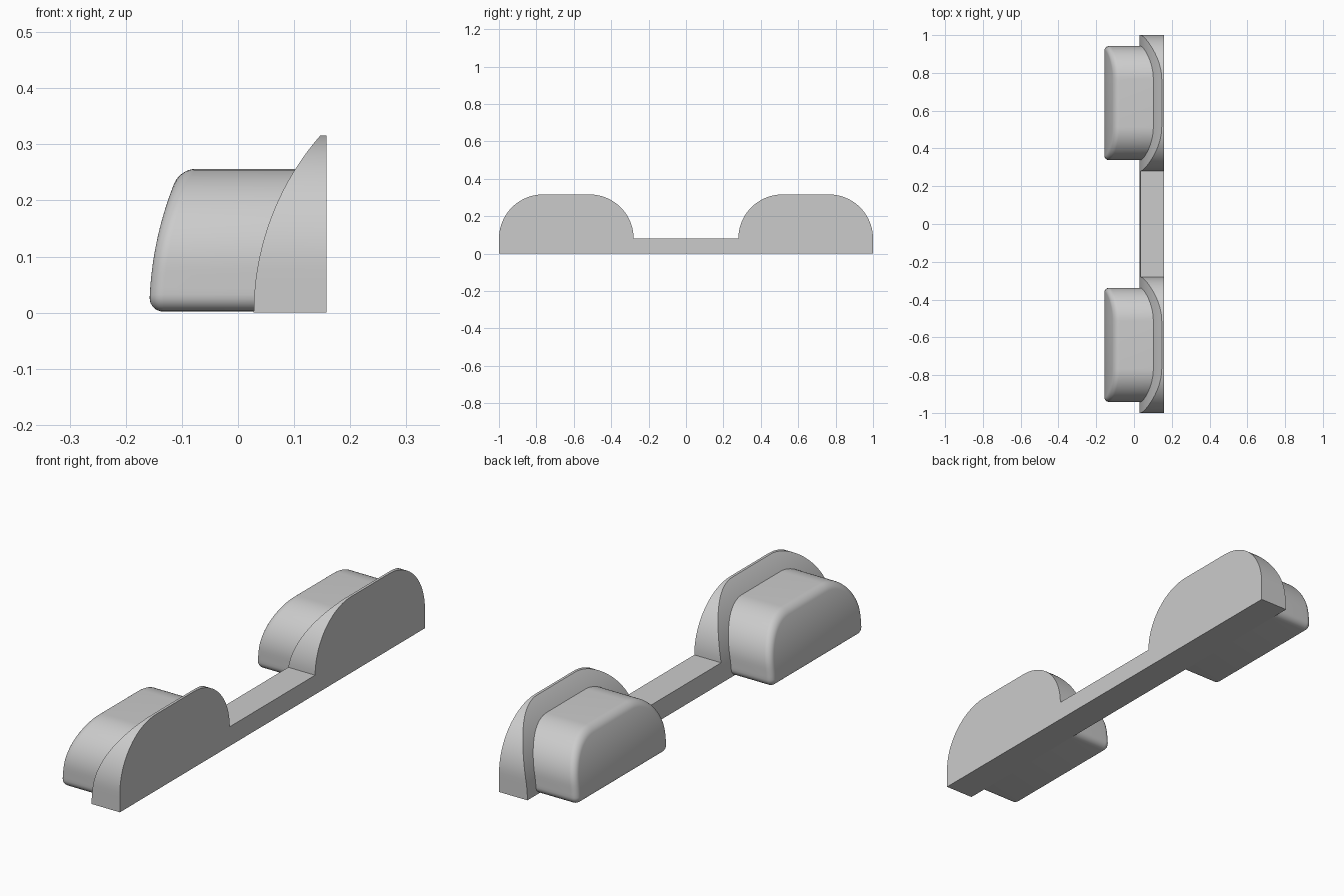
import bpy, bmesh, math

cube = bpy.data.objects.get("Cube")
if cube:
    bpy.data.objects.remove(cube)

grey = bpy.data.materials.new("plain grey")
grey.use_nodes = True
GREY = (0.6, 0.6, 0.6, 1)
grey.diffuse_color = GREY
grey.node_tree.nodes["Principled BSDF"].inputs["Base Color"].default_value = GREY

BACK = 0.158       # flat mounting side
SHOULDER = 0.08    # height where the rounded tops begin
STEPS = 20


def arc_x(start, radius, z):
    """Leaning circular face that is vertical at the ground."""
    return start + radius - math.sqrt(radius ** 2 - z ** 2)


def plate_x(z):
    return arc_x(0.028, 0.479, z)


def pod_x(z):
    return arc_x(-BACK, 0.62, z)


def half_outline(half, radius, bottom=0.0, corner=0.0, inset=0.0):
    """Right half of a round-topped outline, from the ground up, as (y, z)."""
    flat = half - radius
    pts = []
    if corner:
        r = corner - inset
        for i in range(7):
            a = math.pi / 2 * i / 6
            pts.append((half - corner + r * math.sin(a), bottom + corner - r * math.cos(a)))
    else:
        pts.append((half, bottom))
    z0 = pts[-1][1]
    for i in range(1, 4):
        pts.append((half - inset, z0 + (SHOULDER - z0) * i / 4))
    for i in range(STEPS + 1):
        a = math.pi / 2 * i / STEPS
        pts.append((flat + (radius - inset) * math.cos(a),
                    SHOULDER + (radius - inset) * math.sin(a)))
    return pts


def loft(name, sections, y_mid):
    """Join mirrored sections of (half outline, x function) and cap both ends."""
    bm = bmesh.new()
    rings = []
    for pts, fx in sections:
        right = [bm.verts.new((fx(z), y_mid + y, z)) for y, z in pts]
        left = [bm.verts.new((fx(z), y_mid - y, z)) for y, z in pts]
        rings.append((right, left))
    for (r0, l0), (r1, l1) in zip(rings, rings[1:]):
        a, b = r0 + l0[::-1], r1 + l1[::-1]
        for i in range(len(a)):
            j = (i + 1) % len(a)
            bm.faces.new((a[i], a[j], b[j], b[i]))
    for right, left in (rings[0], rings[-1]):
        for i in range(len(right) - 1):
            bm.faces.new((right[i], right[i + 1], left[i + 1], left[i]))
    bmesh.ops.recalc_face_normals(bm, faces=bm.faces)
    mesh = bpy.data.meshes.new(name)
    bm.to_mesh(mesh)
    bm.free()
    mesh.materials.append(grey)
    obj = bpy.data.objects.new(name, mesh)
    bpy.context.collection.objects.link(obj)
    bpy.ops.object.select_all(action='DESELECT')
    obj.select_set(True)
    bpy.context.view_layer.objects.active = obj
    bpy.ops.object.shade_smooth_by_angle(angle=math.radians(30))
    return obj


# Round-topped flange with a concave leaning face, and the pod standing out of it
FILLET = 0.025
for side, mid in (("front", -0.64), ("back", 0.64)):
    flange = half_outline(0.36, 0.236)
    loft(side + "_flange", [(flange, plate_x), (flange, lambda z: BACK)], mid)

    sections = [(half_outline(0.302, 0.176, 0.002, 0.03), lambda z: BACK - 0.006)]
    for i in range(9):
        a = math.pi / 2 * i / 8
        pts = half_outline(0.302, 0.176, 0.002, 0.03, FILLET * (1 - math.cos(a)))
        sections.append((pts, lambda z, s=FILLET * (1 - math.sin(a)): pod_x(z) + s))
    loft(side + "_pod", sections, mid)

# Low bar joining the two flanges
bar = [(0.28, SHOULDER * i / 4) for i in range(5)]
loft("joining_bar", [(bar, plate_x), (bar, lambda z: BACK)], 0)
